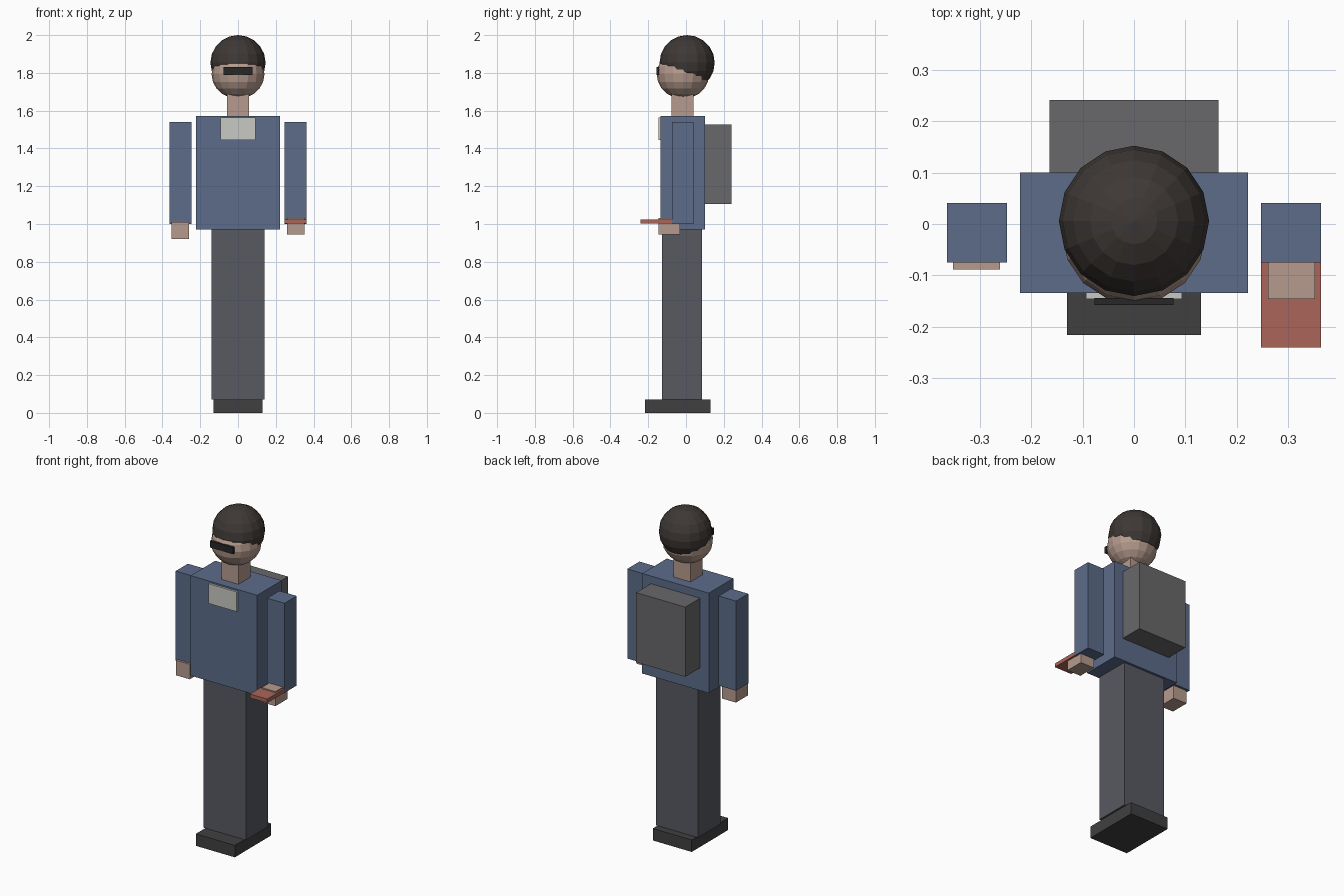
import bpy

if "Cube" in bpy.data.objects:
    bpy.data.objects.remove(bpy.data.objects["Cube"])


def material(name, rgb):
    m = bpy.data.materials.new(name)
    m.diffuse_color = (*rgb, 1)
    m.use_nodes = True
    m.node_tree.nodes["Principled BSDF"].inputs["Base Color"].default_value = m.diffuse_color
    return m


BLUE = material("blue_cloth", (0.107, 0.15, 0.254))
SKIN = material("skin", (0.47, 0.33, 0.27))
HAIR = material("dark_hair", (0.048, 0.04, 0.036))
TROUSER = material("dark_cloth", (0.095, 0.10, 0.12))
BLACK = material("black", (0.02, 0.02, 0.02))
SHOE = material("shoe_leather", (0.051, 0.051, 0.051))
RED = material("red_cover", (0.40, 0.13, 0.10))
PALE = material("pale_cloth", (0.58, 0.59, 0.55))
GREY = material("grey_canvas", (0.14, 0.14, 0.145))


def box(name, x, y, z, mat):
    """Box from (min, max) ranges on each axis."""
    ranges = (x, y, z)
    bpy.ops.mesh.primitive_cube_add(size=1, location=[(a + b) / 2 for a, b in ranges])
    ob = bpy.context.object
    ob.name = name
    ob.scale = [b - a for a, b in ranges]
    bpy.ops.object.transform_apply(location=False, rotation=False, scale=True)
    ob.data.materials.append(mat)
    return ob


def ball(name, centre, radii, mat):
    bpy.ops.mesh.primitive_uv_sphere_add(segments=16, ring_count=10, radius=1, location=centre)
    ob = bpy.context.object
    ob.name = name
    ob.scale = radii
    bpy.ops.object.transform_apply(location=False, rotation=False, scale=True)
    ob.data.materials.append(mat)
    return ob


# Lower body
box("shoes", (-0.13, 0.13), (-0.216, 0.131), (0, 0.072), SHOE)
box("legs", (-0.141, 0.141), (-0.126, 0.086), (0.072, 0.97), TROUSER)

# Torso, collar panel and backpack
box("torso", (-0.222, 0.222), (-0.134, 0.10), (0.97, 1.573), BLUE)
box("shirt_panel", (-0.093, 0.093), (-0.146, -0.13), (1.444, 1.563), PALE)
box("backpack", (-0.164, 0.164), (0.10, 0.241), (1.107, 1.527), GREY)

# Arms
for side, s in (("left", -1), ("right", 1)):
    box(side + "_arm", sorted((0.247 * s, 0.363 * s)), (-0.075, 0.041), (1.0, 1.54), BLUE)

# Hands, one lowered and one holding a book
box("left_hand", (-0.352, -0.26), (-0.088, 0.027), (0.92, 1.01), SKIN)
box("right_hand", (0.26, 0.352), (-0.146, -0.032), (0.944, 1.032), SKIN)
box("book", (0.247, 0.363), (-0.24, -0.074), (1.002, 1.025), RED)

# Neck, head, hair and dark glasses
box("neck", (-0.057, 0.057), (-0.077, 0.039), (1.573, 1.70), SKIN)
ball("head", (0, -0.016, 1.793), (0.14, 0.139, 0.13), SKIN)
ball("hair", (0, 0.006, 1.854), (0.146, 0.146, 0.146), HAIR)
box("glasses", (-0.077, 0.077), (-0.157, -0.144), (1.79, 1.83), BLACK)
